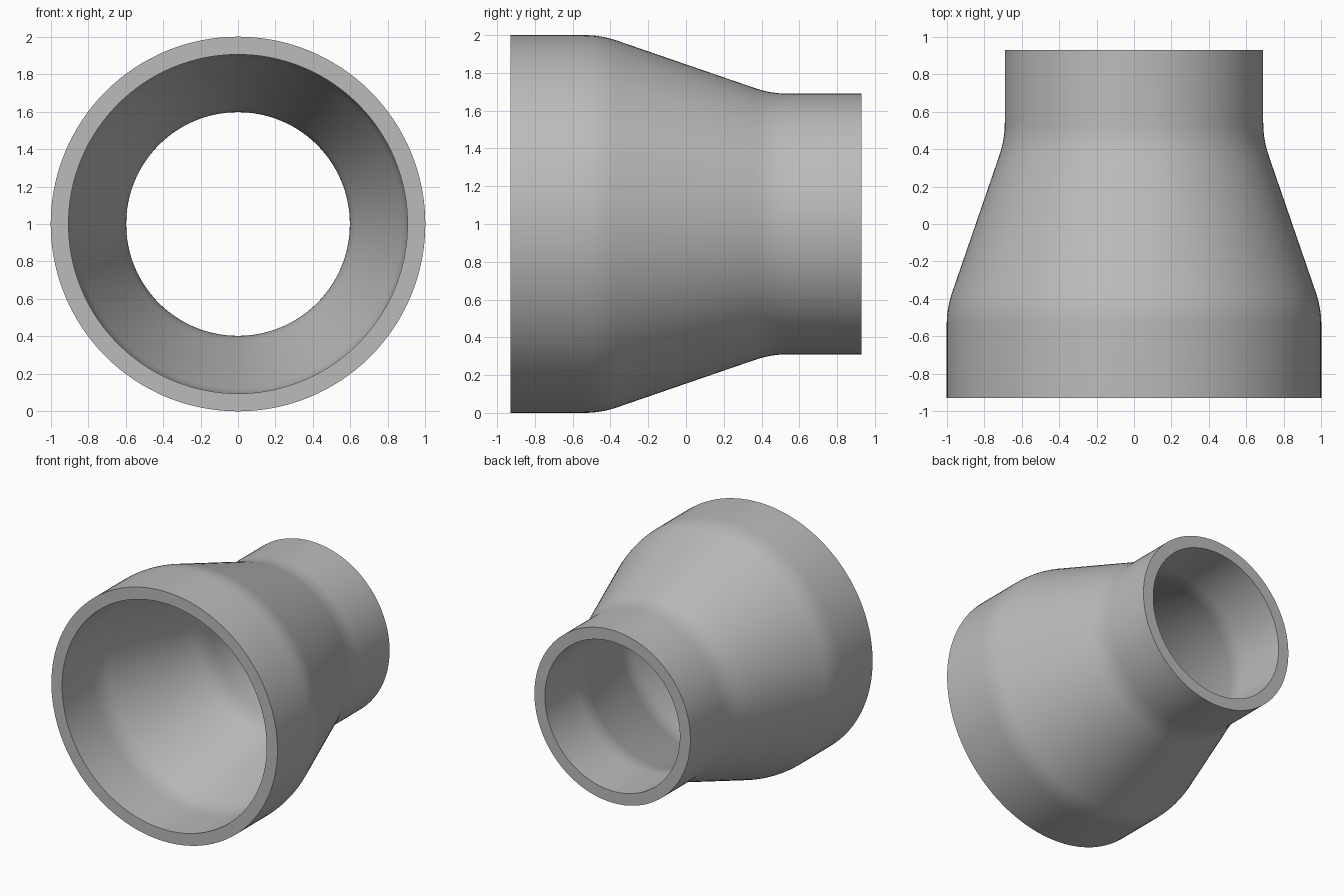
import bpy, bmesh, math
from mathutils import Vector, Matrix

cube = bpy.data.objects.get("Cube")
if cube:
    bpy.data.objects.remove(cube, do_unlink=True)

HALF_LENGTH = 0.93
SEGMENTS = 128


def rounded_corner(before, corner, after, reach, steps=8):
    """Points of a soft bend that starts and ends `reach` from the corner."""
    before, corner, after = Vector(before), Vector(corner), Vector(after)
    a = corner + (before - corner).normalized() * reach
    b = corner + (after - corner).normalized() * reach
    ts = [i / steps for i in range(steps + 1)]
    return [a * (1 - t) ** 2 + corner * 2 * t * (1 - t) + b * t * t for t in ts]


def reducer_line(big, small, shift):
    """Front-to-back (radius, y) line: wide sleeve, cone, narrow sleeve."""
    pts = [(big, -HALF_LENGTH), (big, -0.45 + shift),
           (small, 0.45 + shift), (small, HALF_LENGTH)]
    return ([Vector(pts[0])] + rounded_corner(*pts[:3], 0.09)
            + rounded_corner(*pts[1:], 0.09) + [Vector(pts[3])])


# Closed wall section: outer skin, then the bore running back
section = reducer_line(1.0, 0.69, 0) + reducer_line(0.905, 0.597, -0.016)[::-1]

# Revolve the section about the y axis
bm = bmesh.new()
verts = [bm.verts.new((r, y, 0)) for r, y in section]
edges = [bm.edges.new((verts[i - 1], verts[i])) for i in range(len(verts))]
bmesh.ops.spin(bm, geom=verts + edges, cent=(0, 0, 0), axis=(0, 1, 0),
               angle=math.tau, steps=SEGMENTS, use_merge=True)
bmesh.ops.remove_doubles(bm, verts=bm.verts, dist=1e-5)
bmesh.ops.recalc_face_normals(bm, faces=bm.faces)
bmesh.ops.transform(bm, matrix=Matrix.Translation((0, 0, 1)), verts=bm.verts)
mesh = bpy.data.meshes.new("pipe_reducer")
bm.to_mesh(mesh)
bm.free()

# Plain grey material
grey = bpy.data.materials.new("grey")
grey.use_nodes = True
colour = (0.5, 0.5, 0.5, 1)
grey.diffuse_color = colour
grey.node_tree.nodes["Principled BSDF"].inputs["Base Color"].default_value = colour
mesh.materials.append(grey)

# Smooth walls with crisp end rims
reducer = bpy.data.objects.new("pipe_reducer", mesh)
bpy.context.collection.objects.link(reducer)
bpy.context.view_layer.objects.active = reducer
reducer.select_set(True)
bpy.ops.object.shade_smooth_by_angle(angle=math.radians(30))
